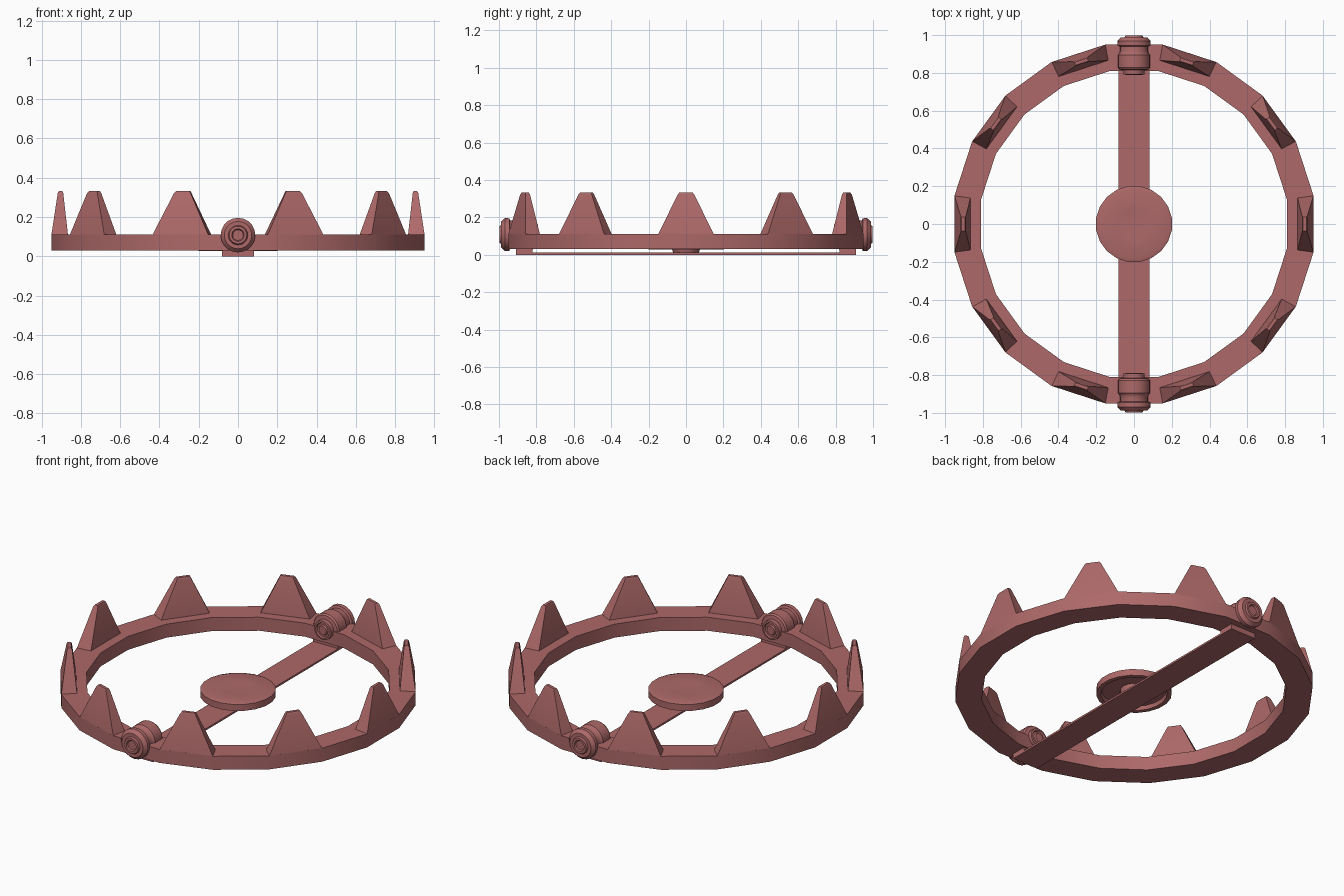
import bpy, bmesh
from math import sin, cos, pi, radians
from mathutils import Matrix

if "Cube" in bpy.data.objects:
    bpy.data.objects.remove(bpy.data.objects["Cube"])

mat = bpy.data.materials.new("rusty_red")
mat.diffuse_color = (0.42, 0.14, 0.14, 1)
mat.use_nodes = True
mat.node_tree.nodes["Principled BSDF"].inputs["Base Color"].default_value = mat.diffuse_color


def finish(name, bm, matrix=None, angle=30):
    if matrix:
        bm.transform(matrix)
    bmesh.ops.recalc_face_normals(bm, faces=bm.faces)
    me = bpy.data.meshes.new(name)
    bm.to_mesh(me)
    bm.free()
    ob = bpy.data.objects.new(name, me)
    bpy.context.collection.objects.link(ob)
    me.materials.append(mat)
    bpy.ops.object.select_all(action='DESELECT')
    ob.select_set(True)
    bpy.context.view_layer.objects.active = ob
    bpy.ops.object.shade_smooth_by_angle(angle=radians(angle))
    return ob


def lathe(name, profile, n, closed=False, offset=0.0, matrix=None):
    """Revolve (radius, z) points around z."""
    bm = bmesh.new()
    rings = []
    for r, z in profile:
        if r == 0:
            rings.append([bm.verts.new((0, 0, z))] * n)
        else:
            rings.append([bm.verts.new((r * cos(offset + 2 * pi * i / n),
                                        r * sin(offset + 2 * pi * i / n), z)) for i in range(n)])
    pairs = list(zip(rings, rings[1:]))
    if closed:
        pairs.append((rings[-1], rings[0]))
    for a, b in pairs:
        for i in range(n):
            j = (i + 1) % n
            bm.faces.new(list(dict.fromkeys((a[i], a[j], b[j], b[i]))))
    return finish(name, bm, matrix)


def block(name, x, y0, y1, z0, z1):
    bm = bmesh.new()
    bmesh.ops.create_cube(bm, size=1)
    m = Matrix.Translation((0, (y0 + y1) / 2, (z0 + z1) / 2)) @ Matrix.Diagonal((2 * x, y1 - y0, z1 - z0, 1))
    return finish(name, bm, m)


# Jaw ring: 20-sided band with flat side toward each axis
lathe("jaw_ring", [(0.962, 0.03), (0.962, 0.11), (0.82, 0.11), (0.82, 0.03)],
      20, closed=True, offset=radians(9))

# Teeth: tapered, blunt, on every second side of the ring
layers = [(0.866, 0.95, 0.138, 0.149, 0.11),
          (0.890, 0.918, 0.040, 0.044, 0.322),
          (0.895, 0.912, 0.036, 0.036, 0.332)]
for k in range(10):
    bm = bmesh.new()
    rows = [[bm.verts.new(p) for p in ((xi, -wi, z), (xo, -wo, z), (xo, wo, z), (xi, wi, z))]
            for xi, xo, wi, wo, z in layers]
    for a, b in zip(rows, rows[1:]):
        for i in range(4):
            j = (i + 1) % 4
            bm.faces.new((a[i], a[j], b[j], b[i]))
    bm.faces.new(rows[0])
    bm.faces.new(rows[-1])
    finish(f"tooth_{k + 1}", bm, Matrix.Rotation(radians(36 * k), 4, 'Z'))

# Base strap with raised pads below the hinges
block("base_strap", 0.082, -0.91, 0.91, 0.0, 0.011)

# Hinge pins: turned profile with rounded head, groove, collar and stub
pin = [(0, 0.79), (0.025, 0.79), (0.03, 0.798), (0.04, 0.798), (0.045, 0.79), (0.055, 0.792),
       (0.057, 0.815), (0.078, 0.818), (0.085, 0.828), (0.085, 0.895), (0.078, 0.902),
       (0.074, 0.915), (0.074, 0.94), (0.087, 0.945), (0.088, 0.968), (0.07, 0.988),
       (0.05, 0.988), (0.045, 0.998), (0.032, 0.998), (0.027, 0.99), (0, 0.99)]
for side, rot in (("front", 90), ("back", -90)):
    s = -1 if side == "front" else 1
    lathe(f"{side}_hinge_pin", pin, 20,
          matrix=Matrix.Translation((0, 0, 0.108)) @ Matrix.Rotation(radians(rot), 4, 'X'))
    block(f"{side}_hinge_pad", 0.082, *sorted((0.82 * s, 0.91 * s)), 0.0, 0.034)

# Trigger plate: shallow pan, hollow below, on a short post
lathe("trigger_plate", [(0, 0.064), (0.08, 0.065), (0.185, 0.072), (0.203, 0.066), (0.203, 0.028),
                        (0.178, 0.028), (0.172, 0.05), (0, 0.05)], 20, offset=radians(9))
lathe("trigger_post", [(0, 0.005), (0.065, 0.005), (0.075, 0.028), (0.075, 0.055), (0, 0.055)], 16)
